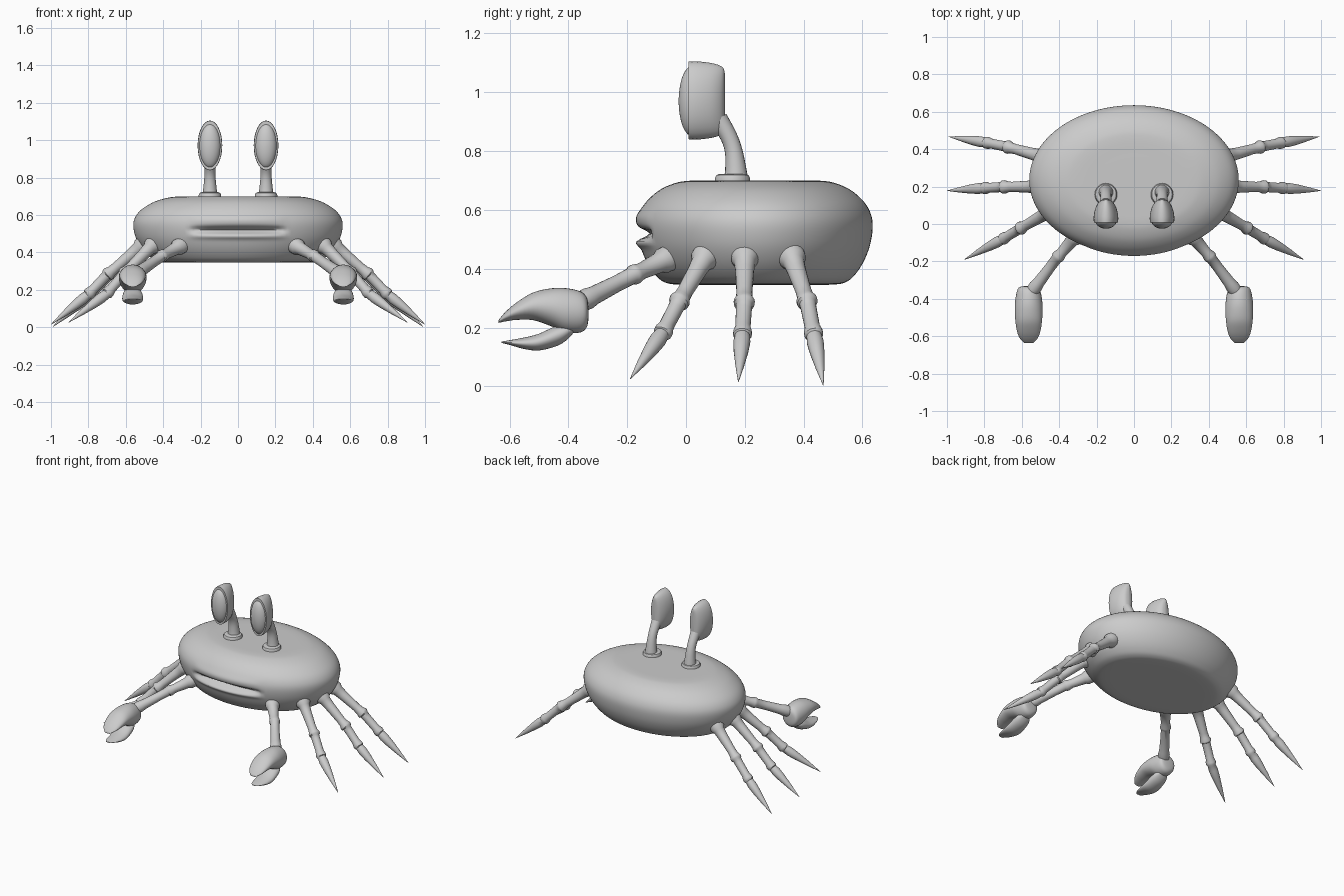
import bpy, bmesh, math
from mathutils import Vector

if "Cube" in bpy.data.objects:
    bpy.data.objects.remove(bpy.data.objects["Cube"])


def loft(name, rings, mirror=False, angle=40):
    """Skin a list of equal-length point rings and cap both ends."""
    bm = bmesh.new()
    vs = [[bm.verts.new(p) for p in r] for r in rings]
    n = len(rings[0])
    for a, b in zip(vs, vs[1:]):
        for i in range(n):
            j = (i + 1) % n
            bm.faces.new((a[i], a[j], b[j], b[i]))
    bm.faces.new(vs[0])
    bm.faces.new(vs[-1])
    bmesh.ops.recalc_face_normals(bm, faces=bm.faces)
    me = bpy.data.meshes.new(name)
    bm.to_mesh(me)
    bm.free()
    me.shade_smooth()
    me.set_sharp_from_angle(angle=math.radians(angle))
    ob = bpy.data.objects.new(name, me)
    bpy.context.collection.objects.link(ob)
    if mirror:
        ob.modifiers.new("mirror", 'MIRROR')
    return ob


def spline(pts, steps):
    """Catmull-Rom smoothing of tuples of any length."""
    p = [pts[0]] + list(pts) + [pts[-1]]
    out = []
    for a, b, c, d in zip(p, p[1:], p[2:], p[3:]):
        for k in range(steps):
            t = k / steps
            out.append(tuple(0.5 * (2 * y + (z - x) * t + (2 * x - 5 * y + 4 * z - w) * t * t
                                    + (3 * y - x - 3 * z + w) * t ** 3)
                             for x, y, z, w in zip(a, b, c, d)))
    return out + [tuple(pts[-1])]


def circle(c, d, r, n=20):
    """Ring of radius r round point c, facing direction d."""
    q = Vector(d).to_track_quat('Z', 'Y')
    return [Vector(c) + q @ Vector((r * math.cos(2 * math.pi * i / n),
                                    r * math.sin(2 * math.pi * i / n), 0)) for i in range(n)]


def ellipse_y(x, y, z, rx, rz, n=32):
    """Ellipse in the xz plane at depth y."""
    return [(x + rx * math.cos(2 * math.pi * i / n), y,
             z + rz * math.sin(2 * math.pi * i / n)) for i in range(n)]


def limb(name, joints, profiles):
    """Straight segments between joints, each with its own (t, radius) profile."""
    rings = []
    for a, b, prof in zip(joints, joints[1:], profiles):
        a, b = Vector(a), Vector(b)
        rings += [circle(a.lerp(b, t), b - a, r) for t, r in prof]
    return loft(name, rings, True)


# body shell: stacked ellipses with a lipped mouth pressed into the front
profile = [(.02, .70), (.35, .70), (.56, .699), (.68, .691), (.81, .668), (.92, .63), (.98, .59),
           (1, .545), (.98, .485), (.93, .43), (.86, .385), (.78, .356), (.66, .346),
           (.35, .345), (.02, .345)]
rings = []
for s, z in spline(profile, 7):
    ring = []
    for i in range(128):
        a = 2 * math.pi * i / 128
        x, y = .56 * s * math.cos(a), .235 + .4 * s * math.sin(a)
        if y < .1 and abs(x) < .26:
            f = math.sqrt(1 - (x / .26) ** 2)
            bump = lambda h, c, w: h * math.exp(-((z - c) / w) ** 2)
            y += f * (bump(.04, .52, .016) + bump(-.008, .575, .025) + bump(-.014, .487, .014))
        ring.append((x, y, z))
    rings.append(ring)
loft("body", rings, angle=60)

# eye stalks with base collars
loft("eye_stalk_collar", [circle((.15, .158, z), (0, 0, 1), r, 32) for z, r in
                          [(.68, .06), (.708, .06), (.718, .055), (.722, .045), (.722, .03)]], True)
path = spline([(.17, .70, .042), (.169, .74, .036), (.162, .80, .03), (.145, .85, .029),
               (.11, .91, .032)], 5)
stalk = []
for k, (y, z, r) in enumerate(path):
    p, q = path[max(k - 1, 0)], path[min(k + 1, len(path) - 1)]
    stalk.append(circle((.15, y, z), (0, q[0] - p[0], q[1] - p[1]), r))
loft("eye_stalk", stalk, True)

# eye housings and domed lenses
housing = spline([(.008, .97, .99), (.03, 1, 1), (.06, .95, .985), (.09, .82, .95),
                  (.113, .62, .9), (.127, .38, .83), (.132, .05, .7)], 3)
loft("eye_housing", [ellipse_y(.15, .008, .972, .055, .11)] +
     [ellipse_y(.15, y, .972, .066 * a, .133 * b) for y, a, b in housing], True)
lens = [(.02 - .045 * math.sin(t * math.pi / 20), max(.02, math.cos(t * math.pi / 20)))
        for t in range(11)]
loft("eye_lens", [ellipse_y(.15, y, .97, .058 * s, .119 * s) for y, s in lens], True)

# walking legs: upper, middle and pointed tip segments
upper = [(-.1, .046), (.06, .046), (.13, .036), (.3, .032), (.75, .027), (.88, .029),
         (.95, .036), (1, .035)]
middle = [(.04, .028), (.2, .027), (.75, .026), (.9, .032), (1, .032)]
tip = [(.03, .026), (.15, .029), (.35, .025), (.65, .015), (.9, .005), (1, .001)]
legs = {
    "rear_leg": [(.49, .36, .44), (.68, .413, .285), (.79, .435, .175), (.99, .467, .003)],
    "middle_leg": [(.51, .2, .44), (.70, .198, .28), (.80, .192, .175), (1.0, .178, .015)],
    "front_leg": [(.455, .065, .44), (.61, -.025, .285), (.70, -.08, .18), (.907, -.19, .025)],
}
for name, joints in legs.items():
    limb(name, joints, [upper, middle, tip])

# claw arms
limb("claw_arm", [(.29, -.04, .445), (.41, -.18, .378), (.545, -.36, .285)],
     [[(0, .044), (.28, .044), (.36, .035), (.8, .028), (.93, .034), (1, .034)],
      [(.03, .029), (.3, .028), (.75, .032), (.85, .037), (1, .034)]])

# claw jaws: (y, top, bottom, half width)
jaws = {
    "upper_claw": [(-.332, .27, .225, .022), (-.338, .302, .2, .05), (-.36, .323, .183, .063),
                   (-.41, .334, .183, .072), (-.46, .333, .205, .074), (-.52, .319, .225, .071),
                   (-.575, .286, .226, .062), (-.612, .255, .221, .047), (-.637, .226, .216, .022)],
    "lower_claw": [(-.38, .2, .185, .025), (-.405, .212, .158, .045), (-.44, .206, .137, .053),
                   (-.5, .179, .122, .056), (-.55, .166, .127, .05), (-.6, .157, .141, .036),
                   (-.628, .152, .148, .016)],
}
for name, secs in jaws.items():
    loft(name, [ellipse_y(.563, y, (t + b) / 2, w, (t - b) / 2) for y, t, b, w in spline(secs, 4)],
         True)
